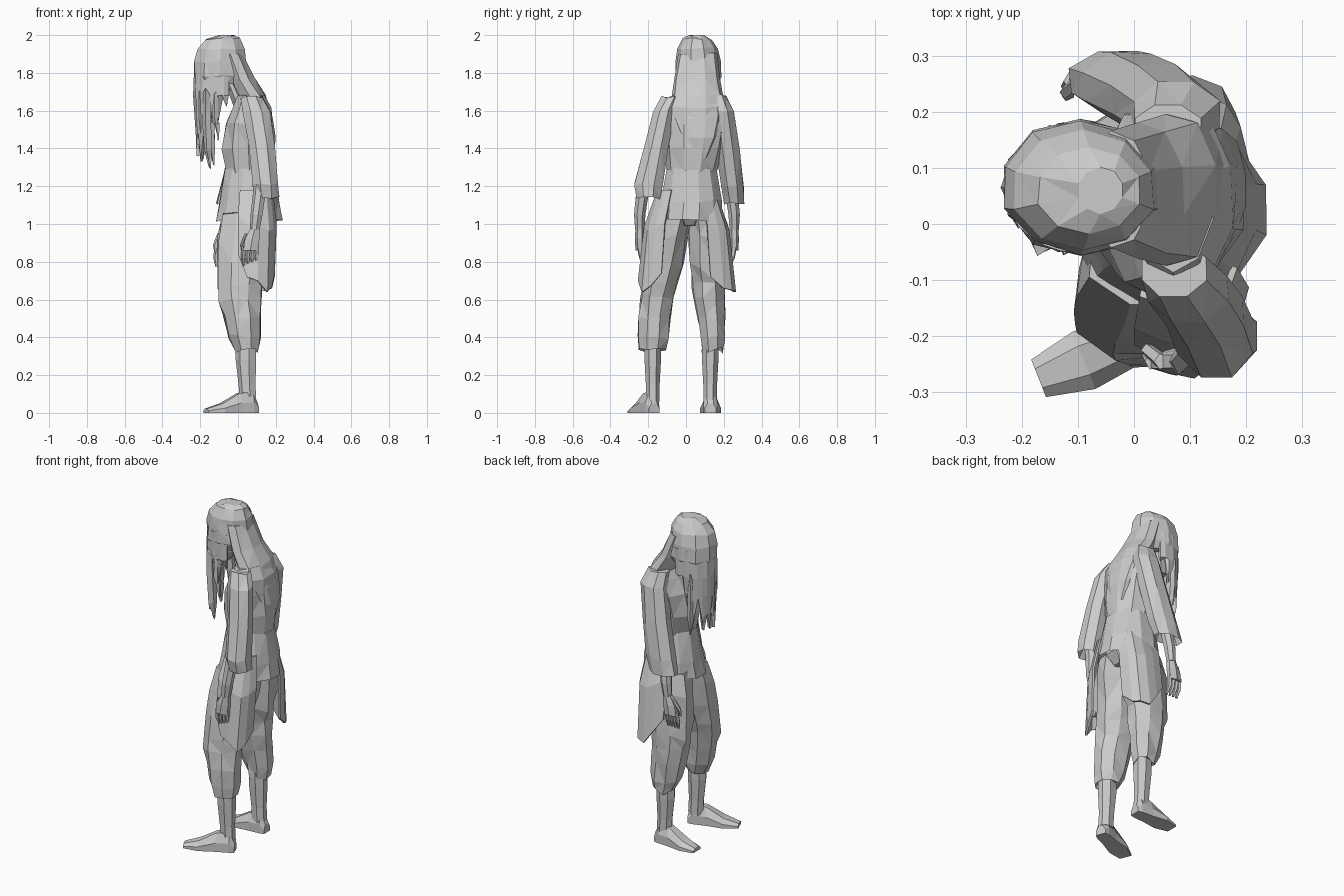
import bpy, bmesh, math, random
from mathutils import Vector

random.seed(7)
grey = bpy.data.materials.new("plain grey")
grey.diffuse_color = (0.6, 0.6, 0.6, 1)


def finish(name, bm):
    bmesh.ops.recalc_face_normals(bm, faces=bm.faces)
    me = bpy.data.meshes.new(name)
    bm.to_mesh(me)
    bm.free()
    me.materials.append(grey)
    ob = bpy.data.objects.new(name, me)
    bpy.context.collection.objects.link(ob)
    return ob


def loft(name, rings, sides=8, jitter=0.0):
    """Skin over flat elliptical rings (x, y, z, radius x, radius y)."""
    bm = bmesh.new()
    loops = []
    for x, y, z, rx, ry in rings:
        loop = []
        for i in range(sides):
            a = math.tau * (i + 0.5) / sides
            k = 1.04 + random.uniform(-jitter, jitter)
            dz = random.uniform(-jitter, jitter) * 0.2
            loop.append(bm.verts.new((x + rx * k * math.cos(a), y + ry * k * math.sin(a), z + dz)))
        loops.append(loop)
    for a, b in zip(loops, loops[1:]):
        for i in range(sides):
            j = (i + 1) % sides
            bm.faces.new((a[i], a[j], b[j], b[i]))
    bm.faces.new(loops[0])
    bm.faces.new(loops[-1])
    if jitter:
        bmesh.ops.triangulate(bm, faces=[f for f in bm.faces if len(f.verts) == 4])
    return finish(name, bm)


def sheet(name, cols, thick=0.012):
    """Thin sheet from columns of points."""
    bm = bmesh.new()
    cols = [[bm.verts.new(p) for p in c] for c in cols]
    for a, b in zip(cols, cols[1:]):
        for i in range(len(a) - 1):
            bm.faces.new((a[i], b[i], b[i + 1], a[i + 1]))
    ob = finish(name, bm)
    ob.modifiers.new("thickness", "SOLIDIFY").thickness = thick


def cloth(name, path, top):
    """Hanging panel along (x, y, bottom z) points, tucked in at the top."""
    sheet(name, [[(x * 0.85 + .01, y * 0.6, top),
                  (x, y * 0.87, top * .6 + low * .4),
                  (x * 0.95, y, low)] for x, y, low in path])


def foot(name, heel, toe):
    """Wedge foot: sections (fraction along, half width, height)."""
    heel, toe = Vector(heel), Vector(toe)
    d = toe - heel
    side = Vector((-d.y, d.x, 0)).normalized()
    bm = bmesh.new()
    loops = []
    for t, w, h in [(0, .03, .05), (.1, .038, .11), (.36, .042, .105), (.7, .055, .05), (1, .036, .022)]:
        c = heel + d * t
        pts = [(-w, 0), (w, 0), (w, h * .5), (w * .5, h), (-w * .5, h), (-w, h * .5)]
        loops.append([bm.verts.new(c + side * s + Vector((0, 0, z))) for s, z in pts])
    for a, b in zip(loops, loops[1:]):
        for i in range(6):
            j = (i + 1) % 6
            bm.faces.new((a[i], a[j], b[j], b[i]))
    bm.faces.new(loops[0])
    bm.faces.new(loops[-1])
    finish(name, bm)


# Tunic body and flared hem
loft("tunic_body", [(.06, .03, 1.15, .12, .12), (.062, .03, 1.27, .122, .128), (.055, .04, 1.4, .14, .155),
                    (.06, .045, 1.53, .125, .175), (.075, .05, 1.62, .1, .17), (.07, .05, 1.68, .07, .13)], 10, .03)
loft("tunic_hem", [(.06, .03, 1.15, .1, .1), (.06, .025, 1.02, .175, .165), (.06, .03, 1.12, .16, .155),
                   (.062, .03, 1.29, .128, .128)], 12, .04)
# Neck and bowed head
loft("neck", [(.04, .05, 1.62, .06, .06), (-.03, .055, 1.78, .05, .05)], 7)
loft("head", [(-.13, .06, 1.64, .035, .04), (-.11, .06, 1.71, .07, .07), (-.1, .06, 1.85, .09, .09)], 8)

# Hair: cap and back fall
loft("hair_cap", [(-.095, .065, 1.74, .12, .1), (-.095, .065, 1.78, .138, .12), (-.095, .065, 1.86, .138, .115),
                  (-.09, .06, 1.93, .125, .105), (-.08, .06, 1.98, .09, .075), (-.06, .06, 1.998, .04, .04)], 10, .03)
loft("hair_back", [(-.03, .06, 1.9, .06, .1), (.02, .06, 1.77, .07, .12), (.07, .06, 1.68, .08, .13),
                   (.13, .06, 1.56, .055, .125), (.165, .065, 1.46, .035, .09), (.17, .06, 1.35, .02, .05)], 9, .04)
# Front curtain: a curved sheet with a ragged lower edge, plus hanging locks
ends = [1.66, 1.7, 1.54, 1.6, 1.42, 1.55, 1.4, 1.52, 1.36, 1.55, 1.42, 1.53, 1.33, 1.5, 1.4, 1.62, 1.5, 1.68, 1.62]
curtain = []
for i, low in enumerate(ends):
    a = math.radians(68 + 224 * i / (len(ends) - 1))
    c, s = math.cos(a), math.sin(a)
    k = 1.02 if i % 2 else 0.96
    curtain.append([(-.095 + .137 * c, .065 + .117 * s, 1.84), (-.098 + .137 * k * c, .065 + .117 * k * s, 1.68),
                    (-.105 + .118 * c, .065 + .1 * s, low)])
sheet("hair_curtain", curtain, 0.016)
locks = [(-.2, .02, 1.38, .03), (-.2, .1, 1.35, .03), (-.165, -.02, 1.31, .035), (-.145, .145, 1.33, .03),
         (-.12, -.03, 1.45, .025)]
for i, (x, y, low, w) in enumerate(locks):
    loft(f"hair_lock_{i}", [(x, y, 1.7, w * .6, w), (x, y, 1.55, w * .7, w),
                            (x + .008, y, low + .09, w * .65, w * .75), (x + .015, y, low, w * .2, w * .2)], 5, .1)

# Wide sleeves, hollow at the cuff
loft("left_sleeve", [(.07, -.08, 1.67, .06, .05), (.095, -.115, 1.6, .075, .06), (.125, -.155, 1.42, .072, .065),
                     (.147, -.2, 1.21, .07, .078), (.15, -.2, 1.14, .07, .062), (.145, -.2, 1.2, .045, .045)], 8, .04)
loft("right_sleeve", [(.06, .17, 1.68, .06, .045), (.075, .195, 1.6, .08, .06), (.04, .22, 1.4, .082, .065),
                      (-.005, .245, 1.2, .09, .062), (-.03, .255, 1.11, .088, .055), (-.03, .25, 1.18, .05, .035)], 8, .04)

# Forearms, hands and fingers
for side, x, y, s in [("left", .09, -.245, -1), ("right", -.055, .255, 1)]:
    loft(side + "_forearm", [(x + .035, y - s * .025, 1.25, .035, .035), (x + .01, y, 1.05, .032, .03),
                             (x, y, .97, .026, .024)], 7)
    loft(side + "_hand", [(x, y, .98, .026, .022), (x - .015, y, .92, .043, .024), (x - .025, y, .86, .042, .022)], 6)
    for k in range(4):
        fx = x - .058 + k * .023
        loft(f"{side}_finger_{k}", [(fx, y, .88, .012, .015), (fx - .005, y - s * .01, .82, .012, .013),
                                    (fx, y - s * .025, .775, .007, .008)], 5)
    loft(side + "_thumb", [(x - .04, y, .95, .014, .014), (x - .065, y - s * .02, .89, .012, .012),
                           (x - .065, y - s * .03, .85, .006, .006)], 5)

# Baggy trousers gathered at the calf
loft("trouser_seat", [(.04, .02, .99, .1, .07), (.05, .02, 1.05, .135, .14), (.055, .025, 1.16, .12, .12)], 10, .02)
loft("left_trouser_leg", [(.045, -.06, 1.06, .135, .09), (.035, -.09, .93, .14, .1), (.02, -.115, .78, .13, .1),
                          (.01, -.14, .68, .12, .095), (.012, -.155, .6, .11, .09), (.025, -.17, .5, .1, .085),
                          (.035, -.175, .4, .088, .082), (.045, -.178, .33, .062, .07), (.045, -.178, .36, .04, .04)], 8, .09)
loft("right_trouser_leg", [(.045, .1, 1.06, .135, .09), (.035, .11, .93, .14, .1), (.02, .115, .78, .13, .095),
                           (.01, .12, .68, .12, .09), (.012, .125, .6, .11, .085), (.025, .135, .5, .1, .075),
                           (.035, .142, .4, .088, .065), (.045, .142, .33, .062, .057), (.045, .14, .36, .04, .04)], 8, .09)

# Bare shins and feet
for side, y in [("left", -.176), ("right", .128)]:
    loft(side + "_shin", [(.045, y, .42, .055, .045), (.045, y, .28, .055, .043), (.05, y, .15, .045, .036),
                          (.055, y, .06, .045, .036)], 7)
foot("left_foot", (.1, -.168, 0), (-.17, -.275, 0))
foot("right_foot", (.105, .13, 0), (-.165, .13, 0))

# Torn cloth panels hanging behind each hip
cloth("left_hip_cloth", [(0, -.215, .84), (.05, -.24, .72), (.11, -.255, .7), (.165, -.235, .64), (.19, -.19, .67),
                         (.205, -.13, .74)], 1.18)
cloth("right_hip_cloth", [(-.01, .235, .8), (.05, .255, .72), (.11, .265, .64), (.165, .245, .65), (.19, .2, .66),
                          (.205, .13, .72)], 1.18)
